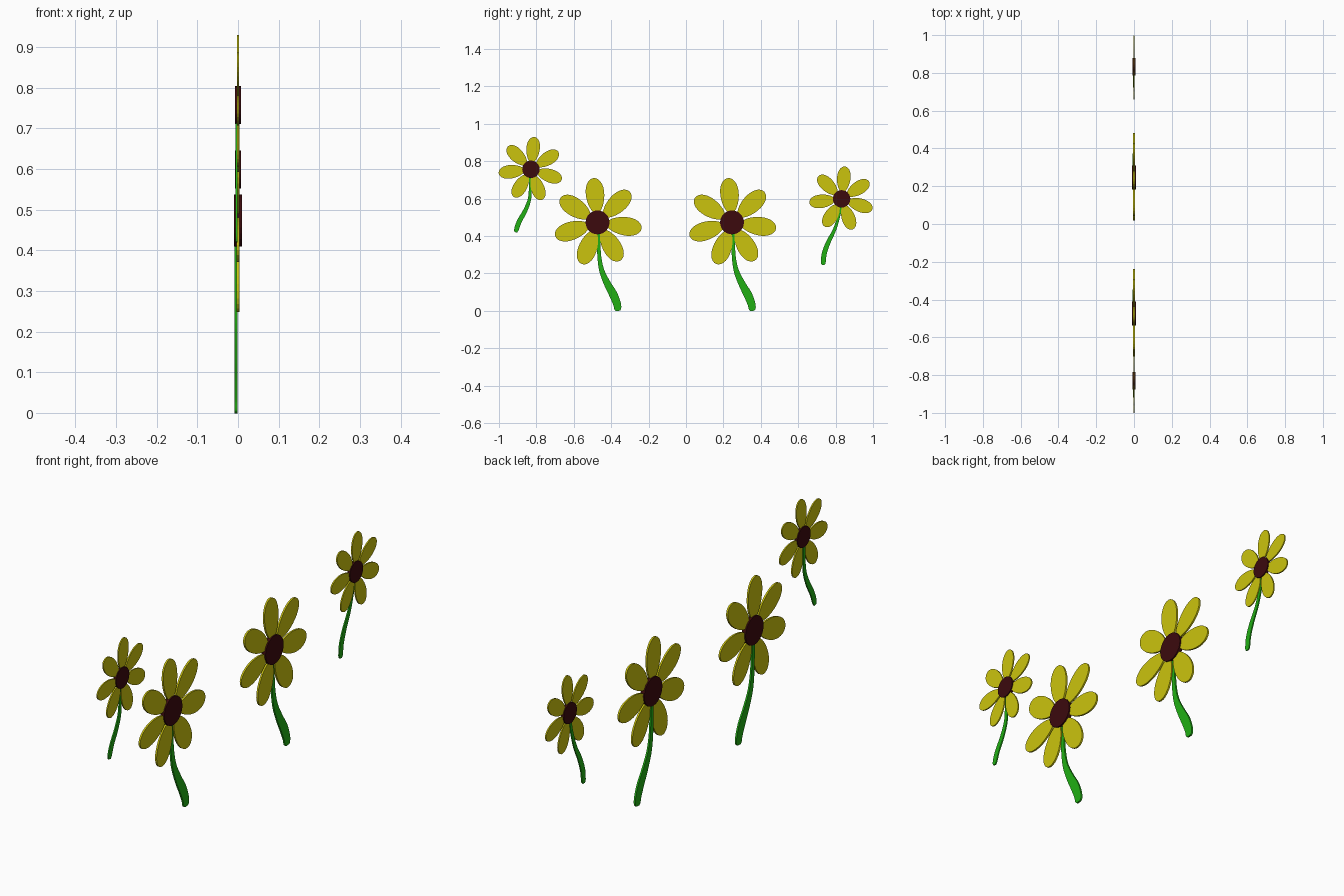
import bpy, bmesh, math
from mathutils import Vector

cube = bpy.data.objects.get("Cube")
if cube:
    bpy.data.objects.remove(cube, do_unlink=True)


def material(name, rgb):
    m = bpy.data.materials.new(name)
    m.use_nodes = True
    m.diffuse_color = (*rgb, 1)
    m.node_tree.nodes["Principled BSDF"].inputs["Base Color"].default_value = (*rgb, 1)
    return m


YELLOW = material("petal yellow", (0.60, 0.55, 0.004))
BROWN = material("seed brown", (0.045, 0.003, 0.004))
GREEN = material("stem green", (0.015, 0.43, 0.007))


def flat_part(name, outlines, x_back, x_front, mat, centre):
    """Extrude flat outlines given in (y, z) from x_back to x_front."""
    bm = bmesh.new()
    for outline in outlines:
        bm.faces.new([bm.verts.new((x_back, y, z)) for y, z in outline])
    bmesh.ops.remove_doubles(bm, verts=bm.verts, dist=1e-6)
    extruded = bmesh.ops.extrude_face_region(bm, geom=bm.faces[:], use_keep_orig=True)
    top = [v for v in extruded["geom"] if isinstance(v, bmesh.types.BMVert)]
    bmesh.ops.translate(bm, verts=top, vec=(x_front - x_back, 0, 0))
    bmesh.ops.recalc_face_normals(bm, faces=bm.faces)
    mesh = bpy.data.meshes.new(name)
    bm.to_mesh(mesh)
    bm.free()
    mesh.materials.append(mat)
    obj = bpy.data.objects.new(name, mesh)
    obj.location = (0, *centre)
    bpy.context.collection.objects.link(obj)
    return obj


def petal_outline(angle, size, steps=28):
    """Egg shape, a little wider towards the tip."""
    c, s = math.cos(angle), math.sin(angle)
    pts = []
    for i in range(steps):
        t = math.tau * i / steps
        r = size * (0.143 + 0.095 * math.cos(t))
        w = size * 0.049 * math.sin(t) * (1 + 0.15 * math.cos(t))
        pts.append((r * c - w * s, r * s + w * c))
    return pts


def smooth_path(points, steps=6):
    """Catmull-Rom through (y, z, width) points."""
    p = [Vector(q) for q in points]
    p = [2 * p[0] - p[1]] + p + [2 * p[-1] - p[-2]]
    out = []
    for a, b, c, d in zip(p, p[1:], p[2:], p[3:]):
        for i in range(steps):
            t = i / steps
            out.append(0.5 * (2 * b + (c - a) * t + (2 * a - 5 * b + 4 * c - d) * t * t
                              + (3 * b - a - 3 * c + d) * t ** 3))
    return out + [p[-2]]


def stem_quads(points):
    path = smooth_path(points)
    rails = []
    for i, q in enumerate(path):
        d = path[min(i + 1, len(path) - 1)] - path[max(i - 1, 0)]
        n = Vector((-d.y, d.x)).normalized() * q.z / 2
        rails.append(((q.x + n.x, q.y + n.y), (q.x - n.x, q.y - n.y)))
    return [(a[0], a[1], b[1], b[0]) for a, b in zip(rails, rails[1:])]


def flower(label, centre, size, turn, stem):
    angles = [math.radians(turn) + math.tau * i / 7 for i in range(7)]
    for i, a in enumerate(angles):
        flat_part(f"{label}_petal_{i + 1}", [petal_outline(a, size)],
                  -0.004 * size, 0.004 * size, YELLOW, centre)
    r = 0.064 * size
    disc = [(r * math.cos(math.tau * i / 24), r * math.sin(math.tau * i / 24)) for i in range(24)]
    flat_part(f"{label}_seed_disc", [disc], -0.01 * size, 0.01 * size, BROWN, centre)
    flat_part(f"{label}_stem", stem_quads(stem), -0.009 * size, -0.001 * size, GREEN, centre)


# Stem centre lines and widths, measured from each flower's centre
big_stem = [(.004, -.04, .016), (.006, -.10, .018), (.010, -.187, .021), (.024, -.262, .028),
            (.055, -.332, .038), (.084, -.385, .045), (.104, -.435, .042),
            (.108, -.464, .036), (.109, -.473, .02)]
curved_stem = [(-.002, -.03, .014), (-.003, -.09, .015), (-.008, -.16, .018), (-.030, -.22, .023),
               (-.062, -.278, .026), (-.077, -.32, .025), (-.081, -.337, .014)]
slanted_stem = [(-.002, -.03, .013), (-.014, -.09, .014), (-.037, -.163, .018), (-.070, -.23, .024),
                (-.092, -.29, .027), (-.098, -.34, .025), (-.099, -.353, .014)]

flower("front_large_flower", (-0.473, 0.473), 1.0, 95, big_stem)
flower("back_large_flower", (0.246, 0.473), 1.0, 95, big_stem)
flower("front_small_flower", (-0.829, 0.757), 0.73, 84, curved_stem)
flower("back_small_flower", (0.832, 0.599), 0.73, 84, slanted_stem)
